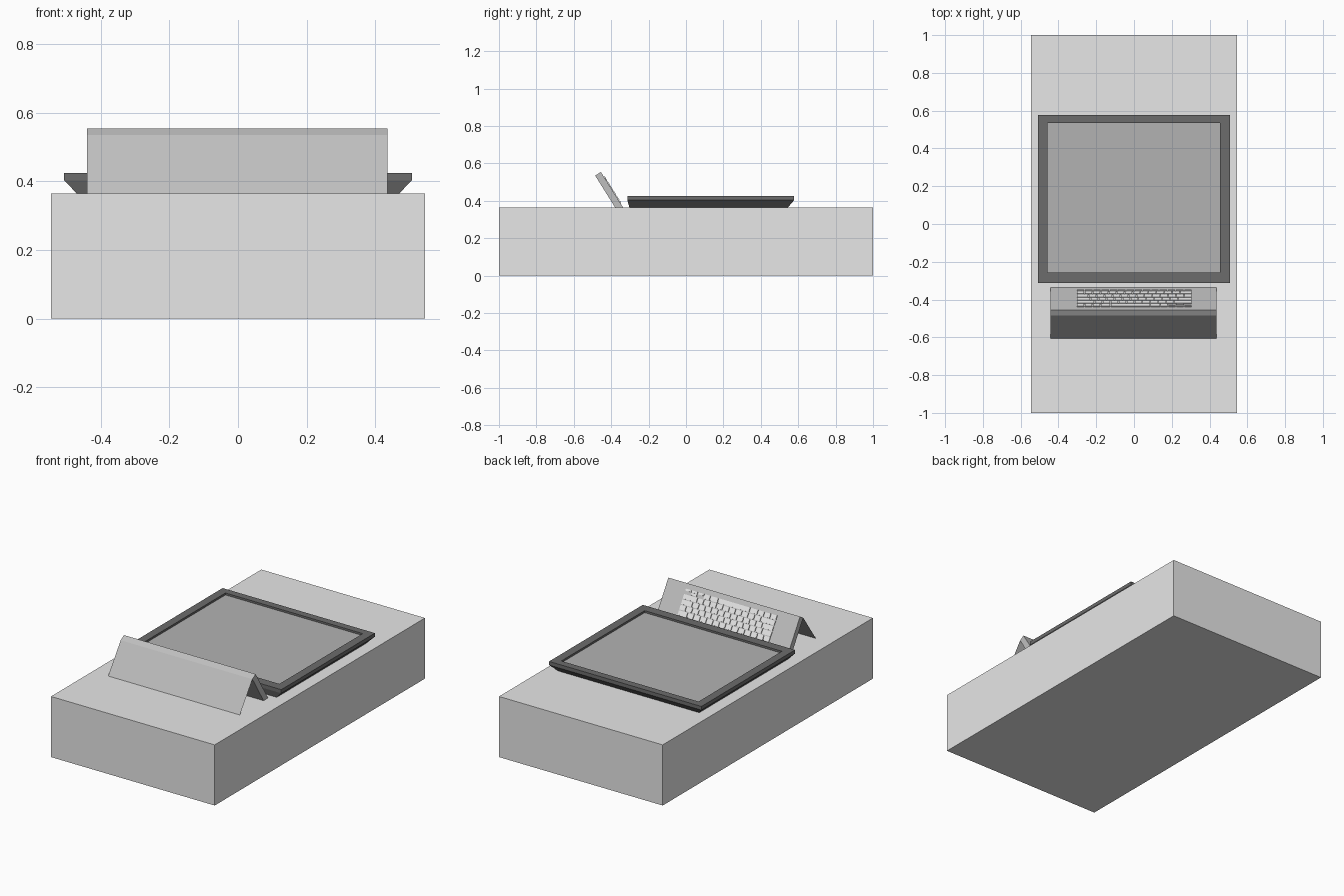
import bpy, bmesh
from mathutils import Matrix, Vector

if "Cube" in bpy.data.objects:
    bpy.data.objects.remove(bpy.data.objects["Cube"])


def material(name, v):
    m = bpy.data.materials.new(name)
    m.diffuse_color = (v, v, v, 1)
    m.use_nodes = True
    m.node_tree.nodes["Principled BSDF"].inputs["Base Color"].default_value = m.diffuse_color
    return m


LIGHT = material("light grey", 0.8)
CASE = material("case grey", 0.52)
SCREEN = material("screen grey", 0.45)
DARK = material("dark grey", 0.15)


def make(name, bm, *mats):
    me = bpy.data.meshes.new(name)
    bm.normal_update()
    bm.to_mesh(me)
    bm.free()
    for m in mats:
        me.materials.append(m)
    ob = bpy.data.objects.new(name, me)
    bpy.context.collection.objects.link(ob)
    return ob


def loft(bm, rings):
    """Stack of rectangles (x0, x1, y0, y1, z) joined by quads, capped at both ends."""
    loops = [[bm.verts.new(p) for p in ((a, c, z), (b, c, z), (b, d, z), (a, d, z))]
             for a, b, c, d, z in rings]
    bm.faces.new(loops[0][::-1])
    for lo, hi in zip(loops, loops[1:]):
        for i in range(4):
            j = (i + 1) % 4
            bm.faces.new((lo[i], lo[j], hi[j], hi[i]))
    return bm.faces.new(loops[-1])


# table block
bm = bmesh.new()
loft(bm, [(-0.545, 0.545, -1, 1, 0), (-0.545, 0.545, -1, 1, 0.365)])
make("table_block", bm, LIGHT)

# monitor lying on its back: tapered shell, bezel and sunken screen
bm = bmesh.new()
glass = loft(bm, [
    (-0.47, 0.47, -0.303, 0.545, 0.365),
    (-0.507, 0.507, -0.313, 0.578, 0.403),
    (-0.507, 0.507, -0.313, 0.578, 0.425),
    (-0.458, 0.456, -0.258, 0.535, 0.425),
    (-0.458, 0.456, -0.258, 0.535, 0.413)])
glass.material_index = 1
make("monitor", bm, DARK, SCREEN)

# keyboard slope frame: local x across, local y down the slope, local z outward
TOP = Vector((0, -0.455, 0.554))
down = Vector((0, 0.118, -0.189)).normalized()
out = Vector((1, 0, 0)).cross(down)
slope = Matrix((Vector((1, 0, 0)), down, out)).transposed().to_4x4()
slope.translation = TOP
X0, X1, THICK = -0.441, 0.436, 0.036

# rear leg of the tent, which carries the keyboard
bm = bmesh.new()
loft(bm, [(X0, X1, 0, 0.223, -THICK), (X0, X1, 0, 0.223, 0)])
bm.transform(slope)
make("keyboard_base", bm, CASE)

# front leg of the tent: one thin sheet
ridge = TOP - out * THICK
bm = bmesh.new()
bm.faces.new([bm.verts.new(p) for p in (
    (X0, -0.605, 0.365), (X1, -0.605, 0.365),
    (X1, ridge.y, ridge.z), (X0, ridge.y, ridge.z))])
make("front_sheet", bm, CASE)

# keys, rows listed from the ridge downwards, widths in key units
rows = [
    ([1, 1, 1, 1.25, 5, 1.25, 1], 0.031),
    ([2.25] + [1] * 10 + [2.25], 0.031),
    ([1.75] + [1] * 11 + [1.75], 0.031),
    ([1.5] + [1] * 13, 0.031),
    ([1] * 13 + [1.5], 0.031),
    ([14.5 / 14] * 14, 0.018)]
UNIT, GAP, RISE = 0.613 / 14.5, 0.005, 0.005
bm = bmesh.new()


def key(x, y, w, h):
    g = GAP / 2
    r = (x + g, x + w - g, y + g, y + h - g)
    loft(bm, [r + (-0.001,), r + (RISE,)])


y = 0.028
for widths, h in rows:
    x = -0.305
    for w in widths:
        key(x, y, w * UNIT, h)
        x += w * UNIT
    y += h
# half-height arrow keys
for i in range(3):
    key(-0.305 + (11.5 + i) * UNIT, 0.028, UNIT, 0.0165)
key(-0.305 + 12.5 * UNIT, 0.0425, UNIT, 0.0165)
bm.transform(slope)
make("keys", bm, LIGHT)
